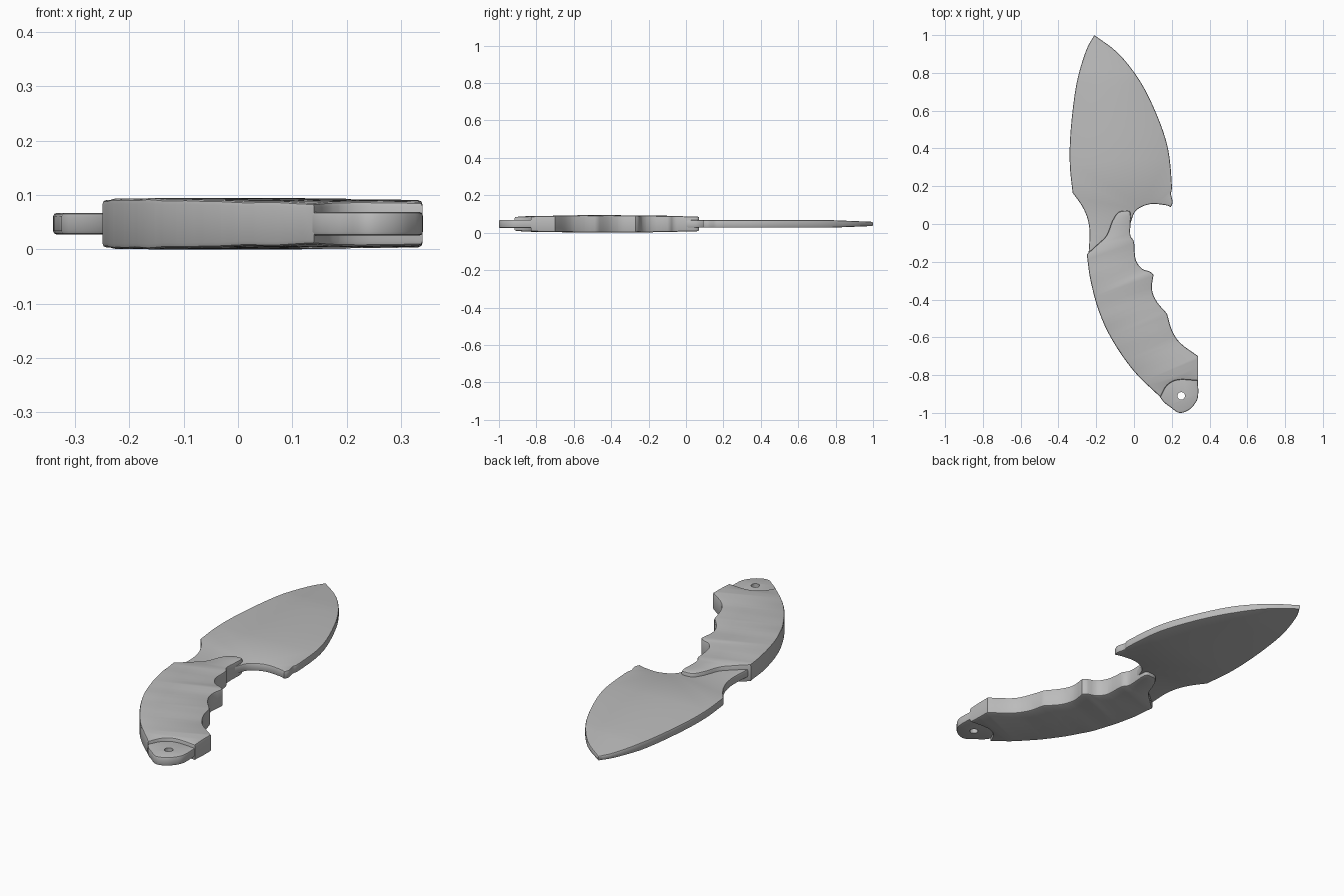
import bpy, bmesh, math
from mathutils import Vector

if "Cube" in bpy.data.objects:
    bpy.data.objects.remove(bpy.data.objects["Cube"])

MID = 0.047  # height of the knife's centre plane

steel = bpy.data.materials.new("plain grey")
steel.diffuse_color = (0.5, 0.5, 0.5, 1)
steel.use_nodes = True
steel.node_tree.nodes["Principled BSDF"].inputs["Base Color"].default_value = steel.diffuse_color


def smooth_run(pts, steps=4):
    """Catmull-Rom curve through pts, without its last point."""
    p = [Vector(q) for q in pts]
    p = [2 * p[0] - p[1]] + p + [2 * p[-1] - p[-2]]
    out = []
    for a, b, c, d in zip(p, p[1:], p[2:], p[3:]):
        n = steps if (c - b).length > 0.03 else 2
        for i in range(n):
            t = i / n
            out.append(0.5 * (2 * b + (c - a) * t + (2 * a - 5 * b + 4 * c - d) * t * t
                              + (3 * b - a - 3 * c + d) * t ** 3))
    return out


def plate(name, runs, half, bevel, cuts, shape):
    """Outline of smooth runs -> bevelled slab, sliced along y, then reshaped in height."""
    outline = []
    for i, run in enumerate(runs):
        outline += smooth_run(run + [runs[(i + 1) % len(runs)][0]])
    bm = bmesh.new()
    face = bm.faces.new([bm.verts.new((q.x, q.y, -half)) for q in outline])
    top = bmesh.ops.extrude_face_region(bm, geom=[face])["geom"]
    bmesh.ops.translate(bm, vec=(0, 0, 2 * half),
                        verts=[g for g in top if isinstance(g, bmesh.types.BMVert)])
    bmesh.ops.recalc_face_normals(bm, faces=bm.faces)
    rim = [e for e in bm.edges if abs(e.verts[0].co.z - e.verts[1].co.z) < 1e-6]
    bmesh.ops.bevel(bm, geom=rim, offset=bevel, segments=2, profile=0.5,
                    affect='EDGES', clamp_overlap=True)
    for co, no in cuts:
        bmesh.ops.bisect_plane(bm, geom=bm.verts[:] + bm.edges[:] + bm.faces[:],
                               plane_co=co, plane_no=no)
    for v in bm.verts:
        v.co.z = MID + v.co.z * shape(v.co)
    bmesh.ops.triangulate(bm, faces=[f for f in bm.faces if len(f.verts) > 4])
    mesh = bpy.data.meshes.new(name)
    bm.to_mesh(mesh)
    bm.free()
    mesh.materials.append(steel)
    ob = bpy.data.objects.new(name, mesh)
    bpy.context.collection.objects.link(ob)
    bpy.ops.object.select_all(action='DESELECT')
    ob.select_set(True)
    bpy.context.view_layer.objects.active = ob
    bpy.ops.object.shade_smooth_by_angle(angle=math.radians(35))
    return ob


# Blade: curved cutting edge, hooked finger guard, narrow neck running into the handle
plate("blade", [
    [(-0.21, 1.0), (-0.085, 0.905), (0.03, 0.76), (0.12, 0.58), (0.18, 0.40), (0.2, 0.21)],
    [(0.195, 0.16), (0.205, 0.115)],
    [(0.195, 0.09), (0.165, 0.1), (0.085, 0.105), (0.015, 0.075), (-0.015, 0.015)],
    [(-0.04, -0.1), (-0.12, -0.2)],
    [(-0.24, -0.15), (-0.235, -0.05), (-0.245, 0.025), (-0.275, 0.095)],
    [(-0.325, 0.165), (-0.34, 0.32), (-0.335, 0.5), (-0.305, 0.74), (-0.255, 0.915)],
], 0.02, 0.007, [((0, y, 0), (0, 1, 0)) for y in (0.78, 0.88, 0.94)],
    lambda c: 1 - max(0, c.y - 0.78) * 2)

# Handle: finger grooves in front, arched back, faint wrapped ripples across it
def grip(c):
    t = min(1, max(0, (0.1 - c.y) / 1.05))
    ripple = 0.03 * math.sin(38 * (c.y - 0.35 * c.x)) * math.sin(9 * c.y)
    return 1 + 0.22 * math.sin(math.pi * t) + ripple

plate("handle", [
    [(-0.25, -0.16), (-0.195, -0.11), (-0.145, -0.06), (-0.115, 0.015), (-0.085, 0.06),
     (-0.045, 0.07), (-0.018, 0.055), (-0.02, -0.055), (0.0, -0.095), (0.008, -0.185),
     (0.04, -0.235), (0.085, -0.252)],
    [(0.103, -0.27), (0.095, -0.345), (0.12, -0.41)],
    [(0.175, -0.475), (0.2, -0.56), (0.245, -0.63)],
    [(0.34, -0.7), (0.34, -0.77)],
    [(0.34, -0.83), (0.235, -0.825), (0.175, -0.855)],
    [(0.14, -0.917), (0.0, -0.78), (-0.115, -0.615), (-0.185, -0.465), (-0.23, -0.3)],
], 0.038, 0.008, [((0, 0.05 - 0.03 * i, 0), (-0.35, 1, 0)) for i in range(36)], grip)

# Rounded end tab with a lanyard hole
tab = plate("end_tab", [
    [(0.1, -0.8), (0.2, -0.76)],
    [(0.335, -0.78), (0.34, -0.905), (0.32, -0.955), (0.285, -0.988), (0.24, -1.0),
     (0.2, -0.975), (0.14, -0.92)],
], 0.022, 0.007, [], lambda c: 1)
bpy.ops.mesh.primitive_cylinder_add(vertices=20, radius=0.02, depth=0.3,
                                    location=(0.25, -0.91, MID))
cutter = bpy.context.object
cutter.name = "hole_cutter"
cutter.hide_render = True
cutter.display_type = 'WIRE'
mod = tab.modifiers.new("lanyard_hole", 'BOOLEAN')
mod.operation = 'DIFFERENCE'
mod.object = cutter
mod.solver = 'EXACT'
